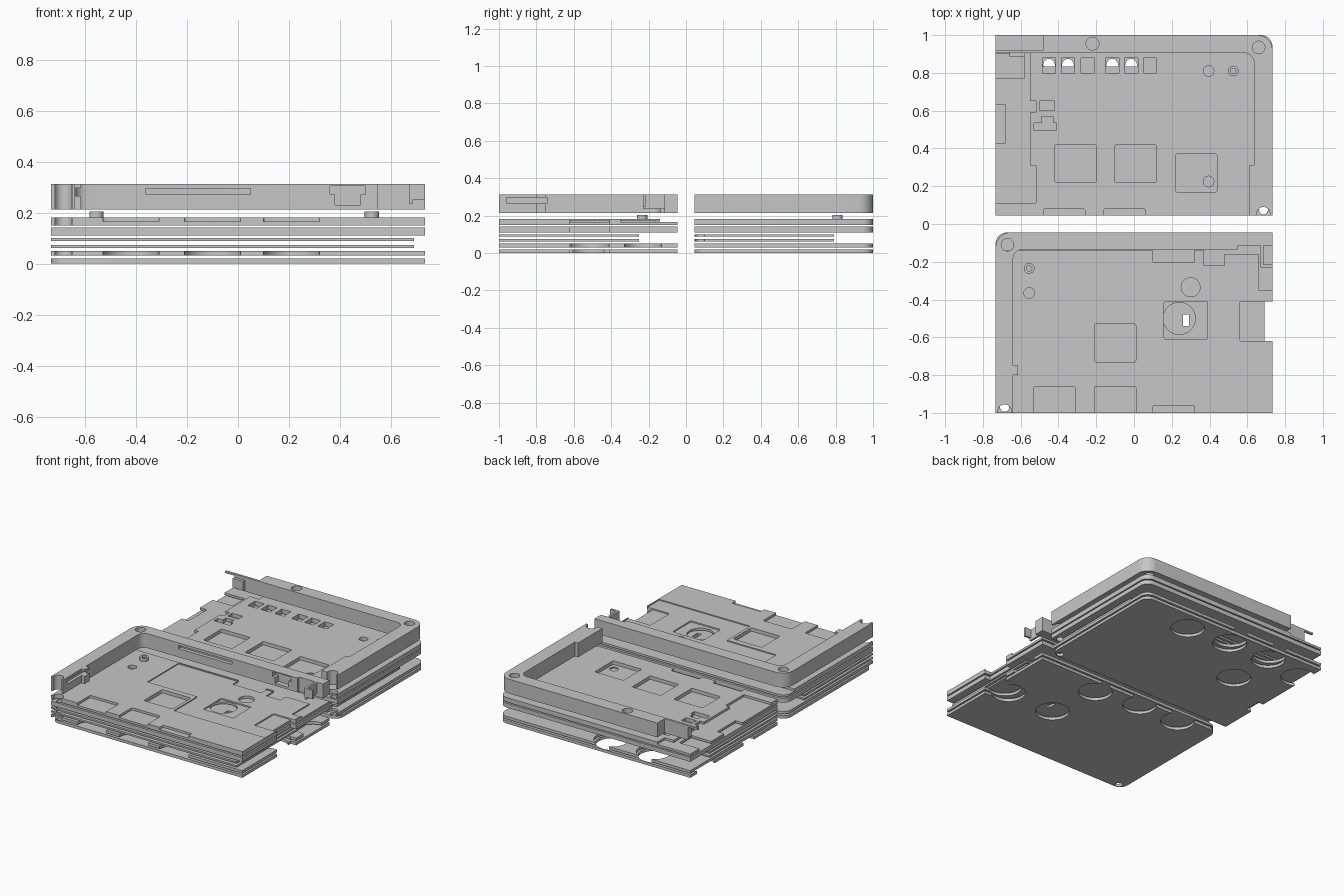
import bpy, bmesh, math
from mathutils import Vector

if "Cube" in bpy.data.objects:
    bpy.data.objects.remove(bpy.data.objects["Cube"])

grey = bpy.data.materials.new("plain grey")
grey.diffuse_color = (0.57, 0.57, 0.57, 1)
grey.use_nodes = True
grey.node_tree.nodes["Principled BSDF"].inputs["Base Color"].default_value = grey.diffuse_color
W = .733  # half width of every full plate


def rounded(points):
    """Outline whose points may carry a fillet radius as third value."""
    out, n = [], len(points)
    for i, p in enumerate(points):
        c = Vector(p[:2])
        if len(p) < 3:
            out.append(c)
            continue
        a = (Vector(points[i - 1][:2]) - c).normalized()
        b = (Vector(points[(i + 1) % n][:2]) - c).normalized()
        centre = c + (a + b) * p[2]
        for k in range(9):
            t = k / 8 * math.pi / 2
            out.append(centre - b * p[2] * math.cos(t) - a * p[2] * math.sin(t))
    return out


def rect(x0, x1, y0, y1, r=0):
    pts = [(x0, y0), (x1, y0), (x1, y1), (x0, y1)]
    return [p + (r,) for p in pts] if r else pts


def circle(x, y, r, n=32):
    return [(x + r * math.cos(2 * math.pi * i / n), y + r * math.sin(2 * math.pi * i / n)) for i in range(n)]


def prism(name, points, z0, z1):
    bm = bmesh.new()
    face = bm.faces.new([bm.verts.new((p[0], p[1], z0)) for p in rounded(points)])
    top = bmesh.ops.extrude_face_region(bm, geom=[face])["geom"]
    bmesh.ops.translate(bm, vec=(0, 0, z1 - z0), verts=[v for v in top if isinstance(v, bmesh.types.BMVert)])
    bmesh.ops.recalc_face_normals(bm, faces=bm.faces)
    mesh = bpy.data.meshes.new(name)
    bm.to_mesh(mesh)
    bm.free()
    mesh.materials.append(grey)
    ob = bpy.data.objects.new(name, mesh)
    bpy.context.collection.objects.link(ob)
    return ob


def plate(name, outline, z0, z1, cuts=()):
    """Flat part; a cut is an outline, or (outline, z0, z1) for a pocket."""
    ob = prism(name, outline, z0, z1)
    cutters = []
    for c in cuts:
        pts, a, b = c if isinstance(c, tuple) else (c, z0 - 0.05, z1 + 0.05)
        cutter = prism("cutter", pts, a, b)
        cutter.hide_render = True
        mod = ob.modifiers.new("cut", "BOOLEAN")
        mod.object, mod.operation, mod.solver = cutter, "DIFFERENCE", "EXACT"
        cutters.append(cutter)
    if cutters:
        bpy.context.view_layer.update()
        ob.data = bpy.data.meshes.new_from_object(ob.evaluated_get(bpy.context.evaluated_depsgraph_get()))
        ob.modifiers.clear()
        for c in cutters:
            bpy.data.objects.remove(c)
    bpy.ops.object.select_all(action="DESELECT")
    ob.select_set(True)
    bpy.context.view_layer.objects.active = ob
    bpy.ops.object.shade_smooth_by_angle(angle=math.radians(30))
    return ob


# ---------------- front half ----------------
F = [(-W, -1), (W, -1), (W, -.045), (-W, -.045, .06)]
f_screw = circle(-.685, -.99, .035)
f_hole = circle(-.685, -.97, .024)
f_side = rect(.69, .8, -.62, -.41)
f_slot = rect(.26, .29, -.54, -.48)

f_holes = [circle(.25, -.52, .11), circle(.2, -.15, .11), circle(-.13, -.1, .11),
           circle(-.45, -.1, .11), circle(.62, -.52, .11)]
plate("front_bottom_plate", [(-W, -1, .06)] + F[1:], 0, .02, [f_hole, f_side] + f_holes)
plate("front_magnet_plate", F, .031, .050,
      [f_screw, f_side] + [circle(x, -1, .11) for x in (-.42, -.1, .21)]
      + [circle(.65, -.52, .11), circle(W, -.23, .1), f_slot])
for i, z in enumerate((.062, .088)):
    plate(f"front_thin_sheet_{i + 1}", rect(-W, .69, -1, -.25), z, z + .012, [f_hole, f_slot])
plate("front_core", F, .111, .141, [f_hole, f_side, f_slot])
f_edge_pockets = [rect(-.53, -.31, -1.1, -.86, .01), rect(-.21, .01, -1.1, -.86, .01),
                  rect(.1, .32, -1.1, -.96, .01), rect(.1, .32, -.2, -.1)]
f_pockets = [rect(-.21, .01, -.73, -.53, .01), circle(.3, -.335, .05), circle(-.555, -.365, .028)]
plate("front_tray", F, .150, .165,
      [f_screw, f_side] + [(p, .157, .2) for p in f_pockets] + [circle(.24, -.5, .085)])
plate("front_top_sheet", [(-W, -1), (W, -1), (W, -.16), (.48, -.16), (.48, -.22),
                          (.37, -.22), (.37, -.14), (-W, -.14)], .165, .181,
      [f_screw, rect(.56, .8, -.62, -.41, .01), rect(.16, .39, -.61, -.41, .01), rect(.66, .8, -.35, -.1)]
      + f_pockets + f_edge_pockets
      + [([(-.35, -.49), (.03, -.49), (.03, -.745), (.728, -.745), (.728, -.15), (-.35, -.15)], .174, .2)])

# ---------------- back half ----------------
B = [(-W, .045), (W, .045), (W, 1, .06), (-W, 1)]
b_screw = circle(.685, .055, .035)
b_hole = circle(.685, .075, .024)
starts = (-.485, -.385, -.28, -.15, -.05, .05)
windows = [rect(x, x + .07, .80, .88) for x in starts]
# arched openings under the windows
arches = [[(x + .035 + .032 * math.cos(t * math.pi / 12), .835 + .04 * math.sin(t * math.pi / 12))
           for t in range(13)] for x in starts if x not in (-.28, .05)]
b_holes = [circle(x, y, .11) for x, y in ((.27, .86), (-.37, .56), (-.06, .885), (-.385, .885), (-.68, .83))]
plate("back_bottom_plate", [B[0], (W, .045, .06)] + B[2:], 0, .02,
      [b_hole, rect(-.8, -.69, .3, .42)] + b_holes)
plate("back_magnet_plate", B, .031, .050,
      [b_screw, circle(-.06, .9, .112), circle(-.385, .9, .112), circle(-.37, .045, .11), circle(-.05, .045, .11)])
for i, z in enumerate((.062, .088)):
    plate(f"back_thin_sheet_{i + 1}", rect(-W, .69, .045, .79), z, z + .012, [b_hole])
plate("back_core", B, .111, .141, [b_hole] + arches)
b_edge_pockets = [rect(-.48, -.26, 0, .08, .01), rect(-.16, .06, 0, .08, .01)]
b_pockets = [rect(-.42, -.2, .22, .42, .01), rect(-.1, .12, .22, .42, .01), rect(.22, .44, .17, .37, .01),
             circle(.395, .81, .028), rect(-.5, -.42, .6, .65), rect(-.53, -.41, .495, .535),
             rect(-.49, -.43, .53, .57)]
plate("back_tray", B, .149, .165,
      [b_screw, rect(-.8, -.68, .43, .63), rect(-.8, -.58, .77, .9), circle(.395, .225, .028)]
      + windows + [(p, .157, .2) for p in b_pockets])
plate("back_top_sheet", [(-W, .045), (W, .045), (W, 1, .06), (-.48, 1), (-.48, .92), (-.55, .92),
                         (-.55, .65), (-.52, .65), (-.52, .59), (-.55, .59), (-.55, .31), (-.52, .31),
                         (-.52, .11), (-W, .11)], .165, .181, [b_screw] + windows + b_pockets + b_edge_pockets)

# ---------------- raised corner frames ----------------
Z0, Z1 = .213, .312
plate("front_frame", [(-W, -1), (-.64, -1), (-.64, -.8), (-.615, -.8), (-.615, -.75), (-.64, -.75),
                      (-.64, -.135, .05), (.55, -.135), (.55, -.115), (W, -.115),
                      (W, -.045), (-W, -.045, .08)], Z0, Z1,
      [f_screw, circle(-.67, -.11, .033), (rect(-.36, .05, -.2, -.11), .272, .294),
       (rect(-.66, -.6, -.96, -.74), .266, .296),
       (rect(.36, .5, -.2, -.1), .272, .305), (rect(.38, .48, -.2, -.1), .23, .28)])
plate("front_frame_end", rect(.67, .685, -.23, -.11), .235, Z1)
plate("front_frame_end_tab", rect(.685, W, -.23, -.215), .25, Z1)
plate("back_frame", [(.61, .045), (W, .045), (W, 1, .08), (-.48, 1), (-.48, .92), (-W, .92),
                     (-W, .905), (.635, .905, .05), (.635, .31), (.61, .31)], Z0, Z1,
      [b_screw, circle(.66, .935, .033), (circle(-.22, .955, .034), .25, .4),
       (rect(-.8, -.66, .8, .95), .2, .3)])
plate("back_frame_bracket", rect(-.66, -.58, .885, .905), .225, .29)

# ---------------- locating knobs ----------------
for name, x, y in (("front_knob", -.555, -.235), ("back_knob", .525, .81)):
    plate(name, circle(x, y, .028), .165, .204, [(circle(x, y, .014), .19, .3)])
